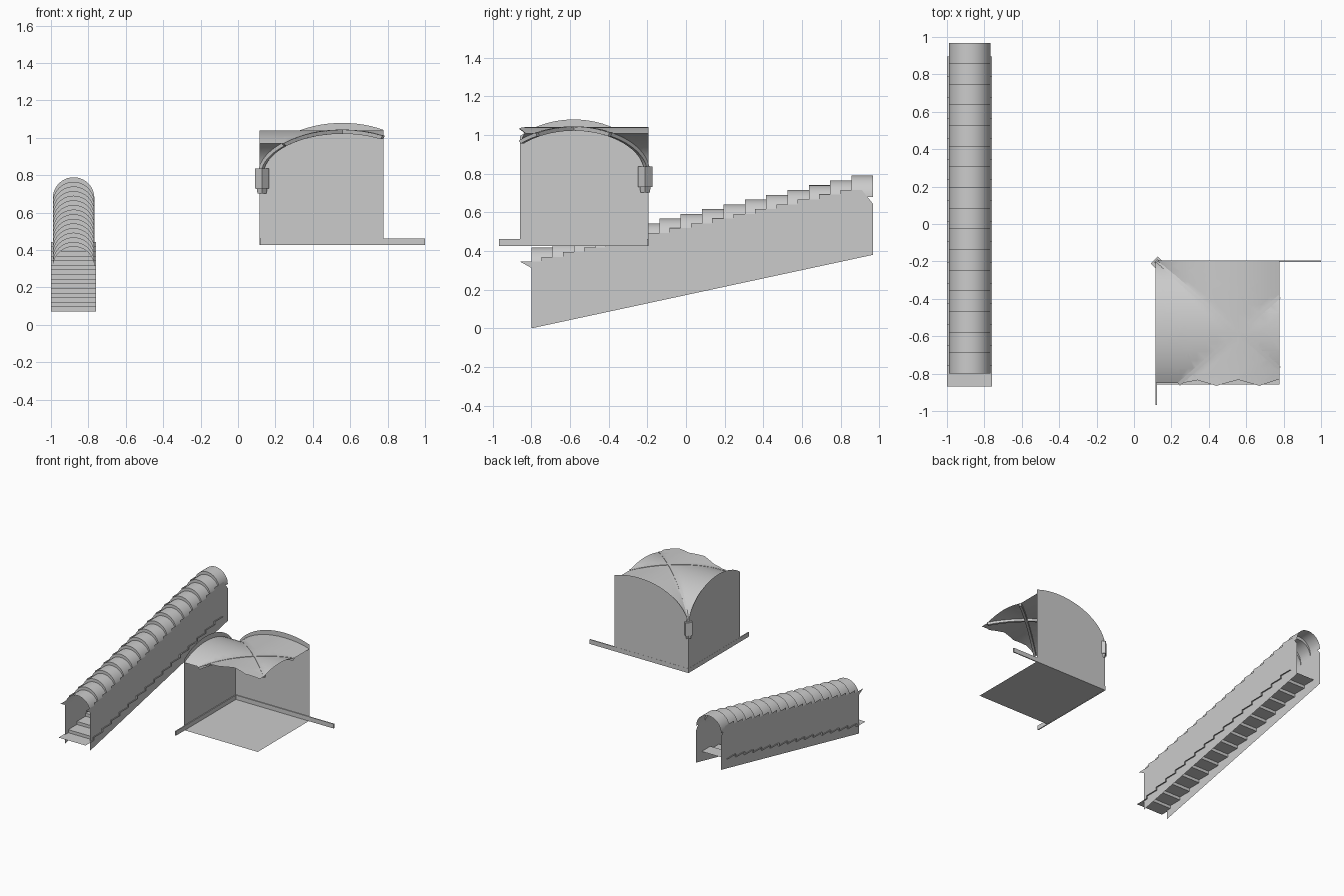
import bpy, bmesh, math
from mathutils import Vector

if "Cube" in bpy.data.objects:
    bpy.data.objects.remove(bpy.data.objects["Cube"])

def finish(name, bm, smooth=None):
    me = bpy.data.meshes.new(name)
    bm.to_mesh(me)
    bm.free()
    ob = bpy.data.objects.new(name, me)
    bpy.context.collection.objects.link(ob)
    if smooth:
        bpy.ops.object.select_all(action='DESELECT')
        bpy.context.view_layer.objects.active = ob
        ob.select_set(True)
        bpy.ops.object.shade_smooth_by_angle(angle=math.radians(smooth))
    return ob

def panel(name, pts):
    bm = bmesh.new()
    bm.faces.new([bm.verts.new(p) for p in pts])
    return finish(name, bm)

def loft(name, rows, closed=False, smooth=None):
    """Skin successive rows of points; closed rows get end caps."""
    bm = bmesh.new()
    vr = [[bm.verts.new(p) for p in r] for r in rows]
    n = len(vr[0])
    for a, b in zip(vr, vr[1:]):
        for i in range(n if closed else n - 1):
            j = (i + 1) % n
            bm.faces.new((a[i], b[i], b[j], a[j]))
    if closed:
        bm.faces.new(vr[0])
        bm.faces.new(vr[-1][::-1])
        bmesh.ops.recalc_face_normals(bm, faces=bm.faces)
    return finish(name, bm, smooth)

def box(name, center, size, rot=0, taper=1):
    bm = bmesh.new()
    bmesh.ops.create_cube(bm, size=1)
    for v in bm.verts:
        k = taper if v.co.z < 0 else 1
        v.co = Vector((v.co.x * size[0] * k, v.co.y * size[1] * k, v.co.z * size[2]))
    ob = finish(name, bm)
    ob.location = center
    ob.rotation_euler.z = rot
    return ob

# ---------- covered stairway ----------
N, RUN, RISE = 16, 0.1104, 0.0247
SX, R = -0.879, 0.111

def stair_path(y0, z0):
    pts = []
    for k in range(N):
        pts += [(y0 + RUN * k, z0 + RISE * k), (y0 + RUN * (k + 1), z0 + RISE * k)]
    return pts

# treads and risers
loft("stair_steps", [[(SX - 0.121, y, z), (SX + 0.121, y, z)] for y, z in stair_path(-0.87, 0.073)])

# stepped barrel vault
arc = [(SX + R * math.cos(math.pi * i / 20), R * math.sin(math.pi * i / 20)) for i in range(21)]
loft("stair_vault", [[(x, y, z + h) for x, h in arc] for y, z in stair_path(-0.80, 0.308)], smooth=30)

# side walls with stepped tops
side = [(-0.80, 0.0), (0.966, 0.38), (0.966, 0.645)] + stair_path(-0.858, 0.345)[::-1] + [(-0.80, 0.313)]
for label, s in (("left", -1), ("right", 1)):
    panel("stair_wall_" + label, [(SX + s * R, y, z) for y, z in side])

# ---------- vaulted room, cut away at front and right ----------
X0, X1, Y0, Y1 = 0.115, 0.777, -0.857, -0.195
CX, CY, AX, AY = 0.5575, -0.58, 0.4425, 0.385
FLOOR, SPRING, CROWN, ARCH = 0.427, 0.80, 0.24, 0.28

panel("floor", [(X0, Y0, FLOOR), (X1, Y0, FLOOR), (X1, Y1, FLOOR), (X0, Y1, FLOOR)])

# walls with elliptical arched tops
def arch_top(ucut, n=24):
    t1 = math.acos(-ucut)
    return [(-math.cos(t1 * i / n), SPRING + ARCH * math.sin(t1 * i / n)) for i in range(n + 1)]

panel("back_wall", [(X1, Y1, FLOOR), (X0, Y1, FLOOR)]
      + [(CX + AX * u, Y1, z) for u, z in arch_top((X1 - CX) / AX)])
panel("left_wall", [(X0, Y0, FLOOR), (X0, Y1, FLOOR)]
      + [(X0, CY - AY * u, z) for u, z in arch_top((CY - Y0) / AY)])

# groin vault: jagged plan outline, sliced into a grid and raised
outline = [(X0, Y1), (X0, -0.85), (0.26, -0.85), (0.335, -0.775), (0.34, -0.835), (0.445, -0.79),
           (0.44, -0.865), (0.557, -0.833), (0.67, -0.865), (0.667, -0.79), (X1, -0.83),
           (X1, -0.765), (0.67, -0.67), (X1, -0.67), (0.70, -0.573), (X1, -0.475),
           (0.67, -0.475), (X1, -0.39), (X1, Y1)]
bm = bmesh.new()
bm.faces.new([bm.verts.new((x, y, 0)) for x, y in outline])
bmesh.ops.triangulate(bm, faces=bm.faces[:])

def cut(co, no):
    bmesh.ops.bisect_plane(bm, geom=bm.verts[:] + bm.edges[:] + bm.faces[:], dist=1e-5,
                           plane_co=co, plane_no=no)

for s in (-1, 1):
    cut((CX, CY, 0), (AY, s * AX, 0))
for k in range(1, 24):
    c = math.cos(math.pi * k / 24)
    cut((CX + AX * c, 0, 0), (1, 0, 0))
    cut((0, CY + AY * c, 0), (0, 1, 0))
for v in bm.verts:
    m = min(abs(v.co.x - CX) / AX, abs(v.co.y - CY) / AY, 1)
    v.co.z = SPRING + CROWN * math.sqrt(1 - m * m)
bmesh.ops.recalc_face_normals(bm, faces=bm.faces)
if sum(f.normal.z for f in bm.faces) < 0:
    bmesh.ops.reverse_faces(bm, faces=bm.faces)
finish("groin_vault", bm, smooth=30)

# diagonal ribs
def rib(name, sy, ua, ub, n=24):
    d = Vector((AX, sy * AY, 0))
    side_v = Vector((-d.y, d.x, 0)).normalized() * 0.01
    length = d.length
    d.normalize()
    ta, tb = math.acos(-ua), math.acos(-ub)
    rows = []
    for i in range(n + 1):
        t = ta + (tb - ta) * i / n
        row = []
        for off, w in ((0.004, -1), (0.004, 1), (-0.018, 1), (-0.018, -1)):
            p = Vector((CX, CY, SPRING)) - d * (length + off) * math.cos(t)
            p.z += (CROWN + off) * math.sin(t)
            row.append(p + side_v * w)
        rows.append(row)
    loft(name, rows, closed=True, smooth=30)

rib("rib_from_corner", -1, -1, 0.495)
rib("rib_cross", 1, -0.715, 0.495)

# corner bracket under the rib
box("bracket_block", (0.128, -0.211, 0.783), (0.053, 0.053, 0.105), math.pi / 4)
box("bracket_foot", (0.128, -0.211, 0.717), (0.04, 0.04, 0.028), math.pi / 4, 0.85)

# baseboards running past the cut
box("baseboard_back", ((X0 + 1.0) / 2, Y1 - 0.003, 0.444), (1.0 - X0, 0.008, 0.036))
box("baseboard_left", (X0 + 0.003, (Y1 - 0.967) / 2, 0.444), (0.008, 0.967 + Y1, 0.036))
